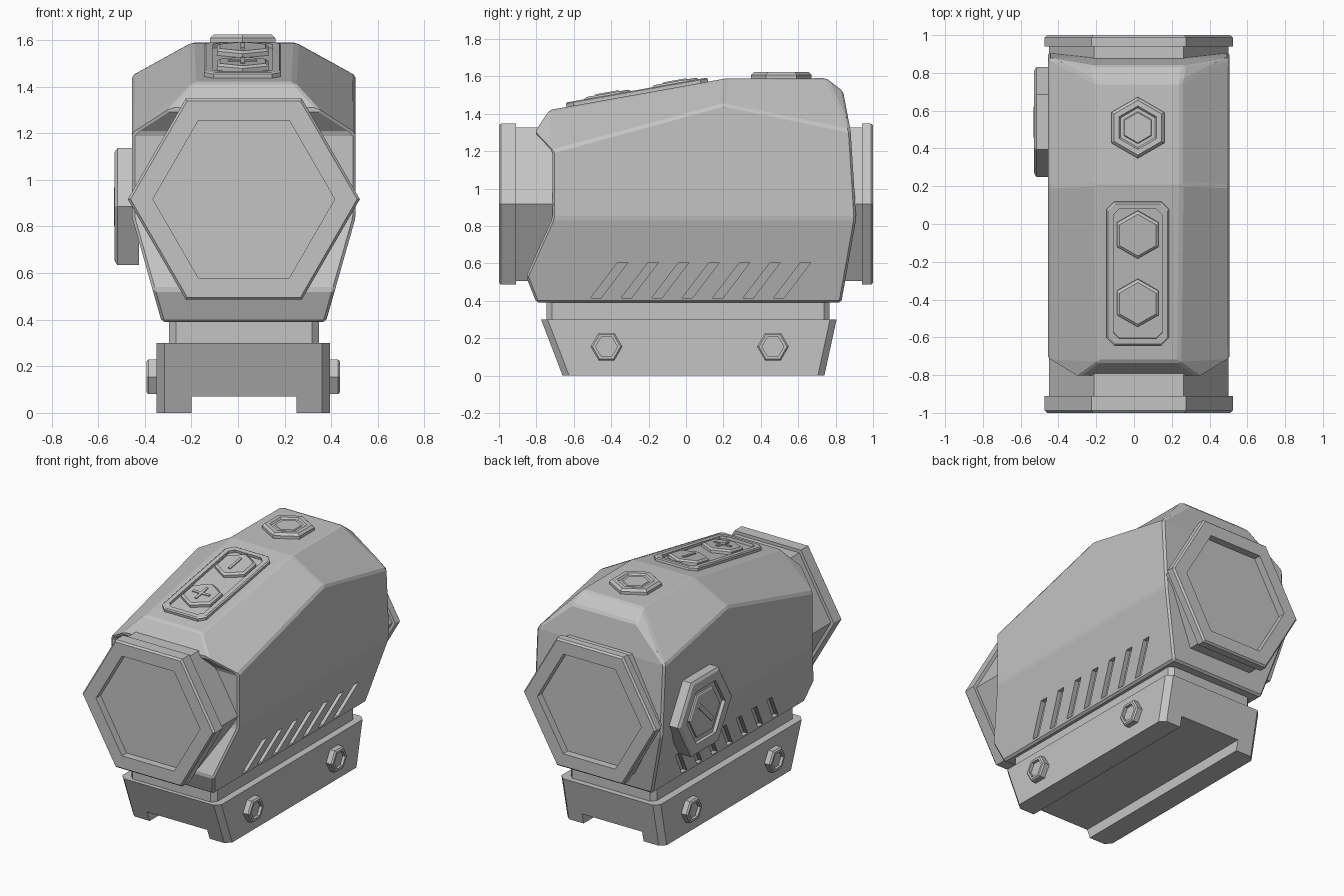
import bpy, bmesh
from math import radians, cos, sin, pi
from mathutils import Matrix, Vector

cube = bpy.data.objects.get("Cube")
if cube:
    bpy.data.objects.remove(cube, do_unlink=True)

CX = 0.025  # the symmetry plane of the housing

grey = bpy.data.materials.new("matte_grey")
grey.use_nodes = True
tone = (0.55, 0.55, 0.55, 1)
grey.diffuse_color = tone
grey.node_tree.nodes["Principled BSDF"].inputs["Base Color"].default_value = tone


def rot(angle, axis):
    return Matrix.Rotation(radians(angle), 4, axis)


def at(x, y, z):
    return Matrix.Translation((x, y, z))


def finish(name, bm, matrix=Matrix()):
    bmesh.ops.transform(bm, matrix=matrix, verts=bm.verts)
    bmesh.ops.recalc_face_normals(bm, faces=bm.faces)
    mesh = bpy.data.meshes.new(name)
    bm.to_mesh(mesh)
    bm.free()
    mesh.materials.append(grey)
    obj = bpy.data.objects.new(name, mesh)
    bpy.context.collection.objects.link(obj)
    return obj


def hexagon(r):
    return [(r * cos(i * pi / 3), r * sin(i * pi / 3)) for i in range(6)]


def plate(hx, hy, c, y=0):
    """Rectangle with cut corners."""
    quarter = [(hx, hy - c), (hx - c, hy)]
    half = quarter + [(-a, b) for a, b in reversed(quarter)]
    return [(a, b + y) for a, b in half + [(-a, -b) for a, b in half]]


def add_stack(bm, layers):
    """Join outlines at rising or falling heights into a closed solid."""
    rings = [[bm.verts.new((x, y, h)) for x, y in pts] for pts, h in layers]
    for a, b in zip(rings, rings[1:]):
        for i in range(len(a)):
            j = (i + 1) % len(a)
            bm.faces.new((a[i], a[j], b[j], b[i]))
    bm.faces.new(rings[0])
    bm.faces.new(rings[-1])


def stack(name, layers, matrix=Matrix()):
    bm = bmesh.new()
    add_stack(bm, layers)
    return finish(name, bm, matrix)


def hex_part(name, profile, matrix):
    return stack(name, [(hexagon(r), h) for r, h in profile], matrix)


def box(name, sx, sy, sz, matrix):
    bm = bmesh.new()
    bmesh.ops.create_cube(bm, size=1, matrix=Matrix.Diagonal((sx, sy, sz, 1)))
    return finish(name, bm, matrix)


def apply(obj, mod):
    bpy.context.view_layer.objects.active = obj
    bpy.ops.object.modifier_apply(modifier=mod.name)


def cut(obj, cutter):
    mod = obj.modifiers.new("cut", "BOOLEAN")
    mod.operation = "DIFFERENCE"
    mod.solver = "EXACT"
    mod.object = cutter
    apply(obj, mod)
    bpy.data.objects.remove(cutter, do_unlink=True)


# Housing: rows run top, shoulder, waist, skirt, floor; lofted front to back
stations = [
    [(.215, -.73, 1.42), (.48, -.715, 1.2), (.48, -.715, .84), (.392, -.855, .53), (.352, -.80, .39)],
    [(.225, .21, 1.588), (.48, .2, 1.45), (.48, .2, .84), (.392, .2, .53), (.352, .2, .39)],
    [(.225, .75, 1.59), (.48, .88, 1.31), (.48, .91, .84), (.392, .855, .53), (.352, .83, .39)],
]
brows = {0: (.325, -.81, 1.3), 2: (.24, .84, 1.52)}
bm = bmesh.new()


def pair(p):
    return [bm.verts.new((s * p[0], p[1], p[2])) for s in (1, -1)]


grid = [[pair(p) for p in row] for row in stations]
for a, b in zip(grid, grid[1:]):
    for i in range(4):
        for s in (0, 1):
            bm.faces.new((a[i][s], a[i + 1][s], b[i + 1][s], b[i][s]))
    for i in (0, 4):
        bm.faces.new((a[i][0], a[i][1], b[i][1], b[i][0]))
for end, p in brows.items():
    brow = pair(p)
    rows = [grid[end][0], brow] + grid[end][1:]
    for a, b in zip(rows, rows[1:]):
        bm.faces.new((a[0], a[1], b[1], b[0]))
    for s in (0, 1):
        bm.faces.new((rows[0][s], brow[s], rows[2][s]))
housing = finish("housing", bm, at(CX, 0, 0))
bevel = housing.modifiers.new("edges", "BEVEL")
bevel.width = 0.012
bevel.segments = 1
bevel.limit_method = "ANGLE"
bevel.angle_limit = radians(12)
apply(housing, bevel)

# Slanted grip grooves on both flanks
bm = bmesh.new()
for side in (1, -1):
    for k in range(7):
        y = -0.51 + k * 0.163
        outline = [(y, .415), (y + .055, .415), (y + .2, .605), (y + .145, .605)]
        rings = [[bm.verts.new((side * (.352 + (z - .39) * .284 + d), v, z)) for v, z in outline]
                 for d in (-.03, .03)]
        for i in range(4):
            j = (i + 1) % 4
            bm.faces.new((rings[0][i], rings[0][j], rings[1][j], rings[1][i]))
        bm.faces.new(rings[0])
        bm.faces.new(rings[1])
cut(housing, finish("groove_cutter", bm, at(CX, 0, 0)))

# Lens tubes: collar, rim and recessed glass
for name, tip, rim, turn in (("front_lens", -1, .09, 90), ("rear_lens", 1, .06, -90)):
    hex_part(name, [(.474, -.4), (.474, -rim), (.498, -rim), (.498, -.012),
                    (.486, 0), (.39, 0), (.39, -.05)],
             at(CX, tip, .917) @ rot(turn, "X"))

# Mount: neck and clamp with a rail channel underneath
stack("mount_neck", [(plate(.322, .757, .03, .01), z) for z in (.28, .41)], at(CX, 0, 0))
clamp = stack("mount_clamp", [(plate(.372, .70, .035, .04), 0),
                              (plate(.372, .79, .035, .015), .3)], at(.0225, 0, 0))
cut(clamp, box("channel_cutter", .45, 3, .14, at(CX, 0, 0)))

# Clamp bolts on both sides
for side, label in ((1, "left"), (-1, "right")):
    for y, place in ((-.425, "front"), (.465, "rear")):
        hex_part(f"{label}_{place}_bolt",
                 [(.085, -.02), (.085, .035), (.075, .044), (.058, .044), (.058, .025)],
                 at(.0225 + side * .372, y, .155) @ rot(side * 90, "Y") @ rot(90, "Z"))

# Battery cap with a recessed face and a diagonal coin ridge
cap = at(-.455, .54, .885) @ rot(-90, "Y") @ rot(90, "Z")
hex_part("battery_cap", [(.29, -.03), (.29, .062), (.27, .074), (.205, .074), (.205, .05)], cap)
hex_part("battery_cap_island", [(.165, .04), (.165, .062), (.155, .068)], cap)
box("battery_cap_ridge", .2, .03, .02, cap @ at(0, 0, .066) @ rot(135, "Z"))

# Round-top dial button
hex_part("top_button", [(.162, -.02), (.162, .018), (.145, .033), (.115, .033),
                        (.105, .022), (.085, .022), (.08, .028)],
         at(.02, .51, 1.59) @ rot(90, "Z"))

# Sloped control panel: frame, two keys and their raised marks
panel = at(.02, -.26, 1.503) @ rot(10, "X")
stack("control_frame", [(plate(.165, .385, .04), -.03), (plate(.165, .385, .04), .018),
                        (plate(.157, .377, .037), .024), (plate(.128, .348, .03), .024),
                        (plate(.128, .348, .03), .006)], panel)
for name, y in (("minus", .21), ("plus", -.157)):
    key = panel @ at(0, y, 0)
    hex_part(name + "_key", [(.128, 0), (.128, .024), (.112, .034)], key @ rot(90, "Z"))
    box(name + "_mark", .018, .125, .012, key @ at(0, 0, .034))
    if name == "plus":
        box("plus_cross_mark", .125, .018, .012, key @ at(0, 0, .034))
